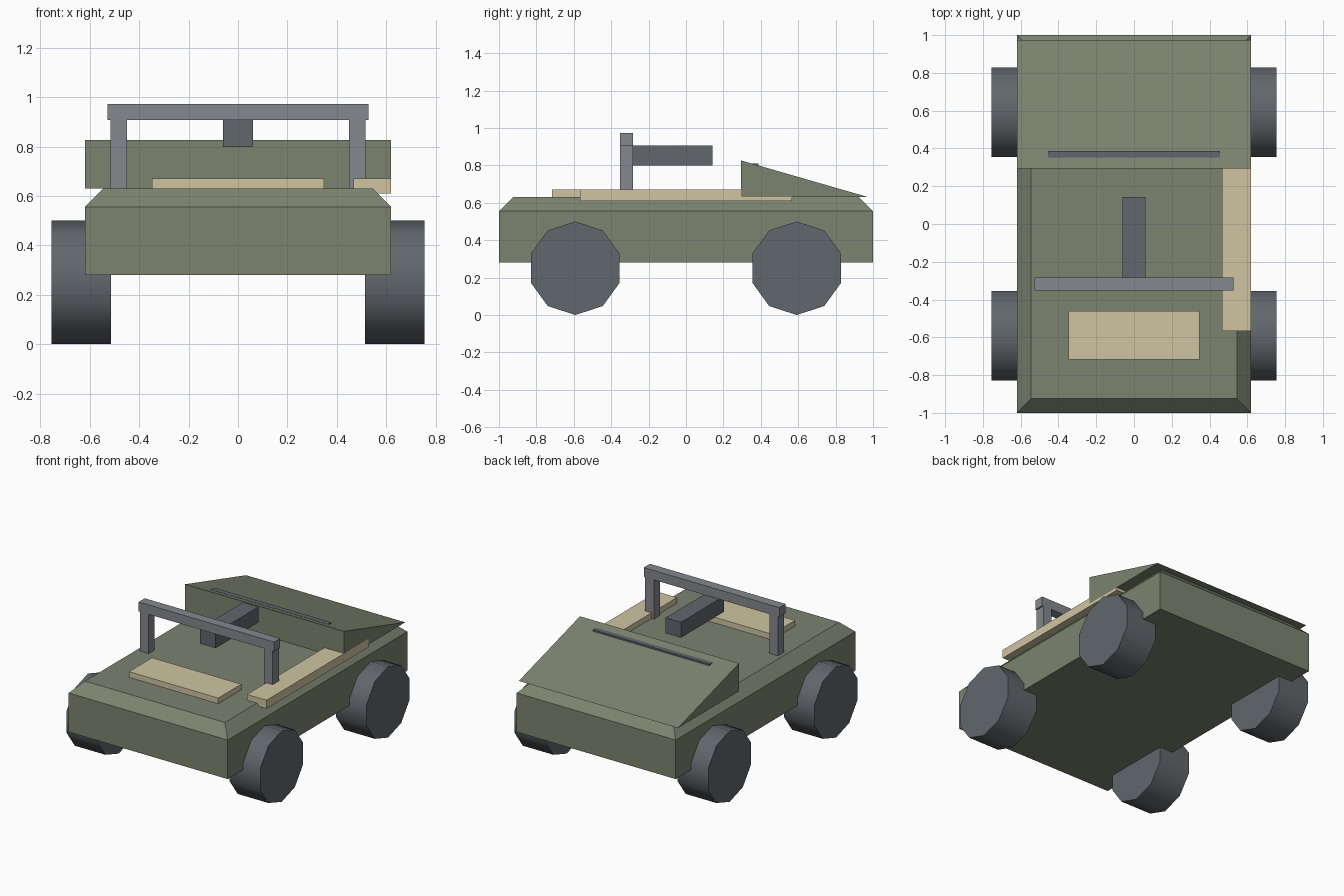
import bpy, bmesh, math
from mathutils import Matrix

if "Cube" in bpy.data.objects:
    bpy.data.objects.remove(bpy.data.objects["Cube"])


def paint(name, rgb):
    m = bpy.data.materials.new(name)
    m.diffuse_color = (*rgb, 1)
    m.use_nodes = True
    m.node_tree.nodes["Principled BSDF"].inputs["Base Color"].default_value = m.diffuse_color
    return m


OLIVE = paint("olive", (0.20, 0.23, 0.16))
TAN = paint("tan", (0.63, 0.56, 0.36))
DARK = paint("dark", (0.12, 0.135, 0.15))
STEEL = paint("steel", (0.23, 0.245, 0.27))


def finish(name, bm, mat):
    bmesh.ops.recalc_face_normals(bm, faces=bm.faces)
    me = bpy.data.meshes.new(name)
    bm.to_mesh(me)
    bm.free()
    me.materials.append(mat)
    ob = bpy.data.objects.new(name, me)
    bpy.context.collection.objects.link(ob)
    return ob


def box_mesh(x, y, z):
    bm = bmesh.new()
    bmesh.ops.create_cube(bm, size=1)
    for v in bm.verts:
        v.co = [r[0] if c < 0 else r[1] for c, r in zip(v.co, (x, y, z))]
    return bm


def box(name, x, y, z, mat):
    return finish(name, box_mesh(x, y, z), mat)


# Hull with a chamfered upper rim
bm = box_mesh((-0.62, 0.62), (-1, 1), (0.28, 0.63))
rim = [e for e in bm.edges if all(v.co.z > 0.6 for v in e.verts)]
bmesh.ops.bevel(bm, geom=rim, offset=0.075, offset_type='OFFSET', segments=1,
                profile=0.5, affect='EDGES')
finish("hull", bm, OLIVE)

# Sloping rear wedge, a triangular profile extruded across the width
bm = bmesh.new()
profile = [(0.295, 0.63), (0.295, 0.826), (0.975, 0.63)]
face = bm.faces.new([bm.verts.new((-0.62, y, z)) for y, z in profile])
ext = bmesh.ops.extrude_face_region(bm, geom=[face])
bmesh.ops.translate(bm, vec=(1.24, 0, 0),
                    verts=[g for g in ext["geom"] if isinstance(g, bmesh.types.BMVert)])
finish("sloped_cover", bm, OLIVE)

# Vision slit on the wedge
box("vision_slit", (-0.455, 0.455), (0.352, 0.387), (0.775, 0.811), DARK)

# Cargo panels on the deck and along the right edge
box("front_panel", (-0.348, 0.348), (-0.717, -0.46), (0.61, 0.67), TAN)
box("side_panel", (0.467, 0.62), (-0.567, 0.567), (0.61, 0.67), TAN)

# Roll bar
BAR_Y = (-0.352, -0.284)
for side, x in (("left", (-0.517, -0.45)), ("right", (0.45, 0.517))):
    box(side + "_bar_post", x, BAR_Y, (0.62, 0.907), STEEL)
box("bar_crosspiece", (-0.528, 0.528), BAR_Y, (0.907, 0.973), STEEL)

# Block hanging below the crosspiece
box("mounted_block", (-0.06, 0.06), (-0.335, 0.142), (0.798, 0.907), DARK)

# Four ten-sided wheels, one corner pointing straight up
for side, x in (("left", -0.635), ("right", 0.635)):
    for end, y in (("front", -0.592), ("rear", 0.592)):
        bm = bmesh.new()
        bmesh.ops.create_cone(bm, cap_ends=True, segments=10, radius1=0.25,
                              radius2=0.25, depth=0.24)
        top = max(bm.verts, key=lambda v: v.co.x)
        spin = Matrix.Rotation(-math.atan2(top.co.y, top.co.x), 4, 'Z')
        bm.transform(Matrix.Translation((x, y, 0.25))
                     @ Matrix.Rotation(math.radians(90), 4, 'Y') @ spin)
        ob = finish(f"{end}_{side}_wheel", bm, DARK)
        bpy.ops.object.select_all(action='DESELECT')
        ob.select_set(True)
        bpy.context.view_layer.objects.active = ob
        bpy.ops.object.shade_smooth_by_angle(angle=math.radians(40))
